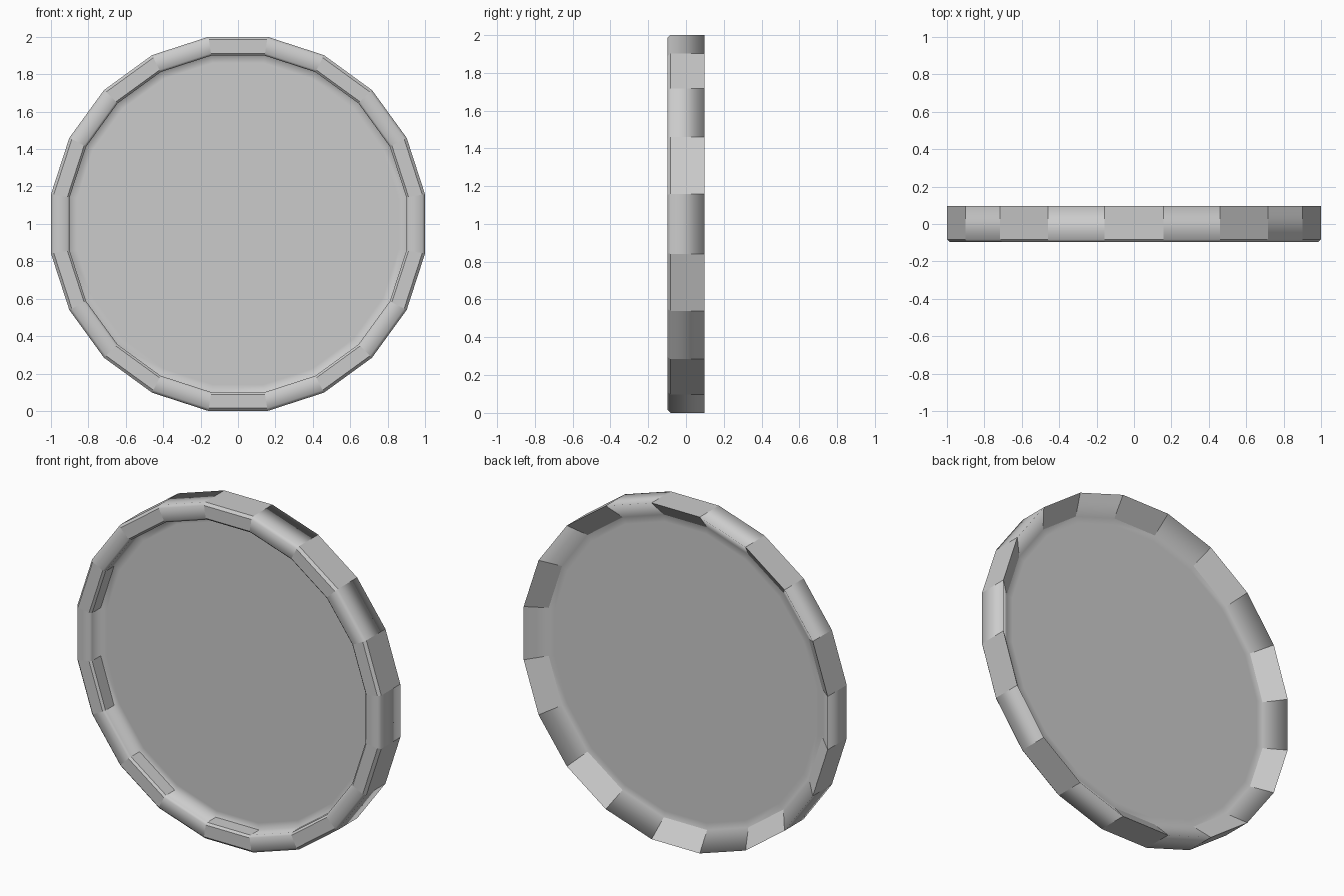
import bpy, bmesh
from math import sin, cos, pi

if "Cube" in bpy.data.objects:
    bpy.data.objects.remove(bpy.data.objects["Cube"])

SIDES = 20
STEP = 2 * pi / SIDES

# Half cross-section (flat-to-centre distance, y): front panel, rim, sloped back, back panel
PROFILE = [
    (0.86, -0.005), (0.90, -0.005),      # front panel border
    (0.90, -0.085), (0.912, -0.097),     # inner rim wall and chamfer
    (0.985, -0.097), (1.00, -0.082),     # rim face and outer chamfer
    (1.00, 0.097),                       # outer wall
    (0.90, 0.005), (0.86, 0.005),        # sloped back and back panel border
]

bm = bmesh.new()


def ring(apothem, y):
    r = apothem / cos(STEP / 2)
    return [bm.verts.new((r * sin((i + 0.5) * STEP), y, 1 + r * cos((i + 0.5) * STEP)))
            for i in range(SIDES)]


rings = [ring(a, y) for a, y in PROFILE]
last = len(rings) - 2

# Rim segments alternate between faceted and smoothly rounded
for n, (a, b) in enumerate(zip(rings, rings[1:])):
    for i in range(SIDES):
        j = (i + 1) % SIDES
        face = bm.faces.new((a[i], a[j], b[j], b[i]))
        face.smooth = n in (0, last) or i % 2 == 0

# Panel faces, front and back
for r in (rings[0], rings[-1]):
    bm.faces.new(r).smooth = True

bmesh.ops.recalc_face_normals(bm, faces=bm.faces)
mesh = bpy.data.meshes.new("rimmed_disc")
bm.to_mesh(mesh)
bm.free()
disc = bpy.data.objects.new("rimmed_disc", mesh)
bpy.context.collection.objects.link(disc)
